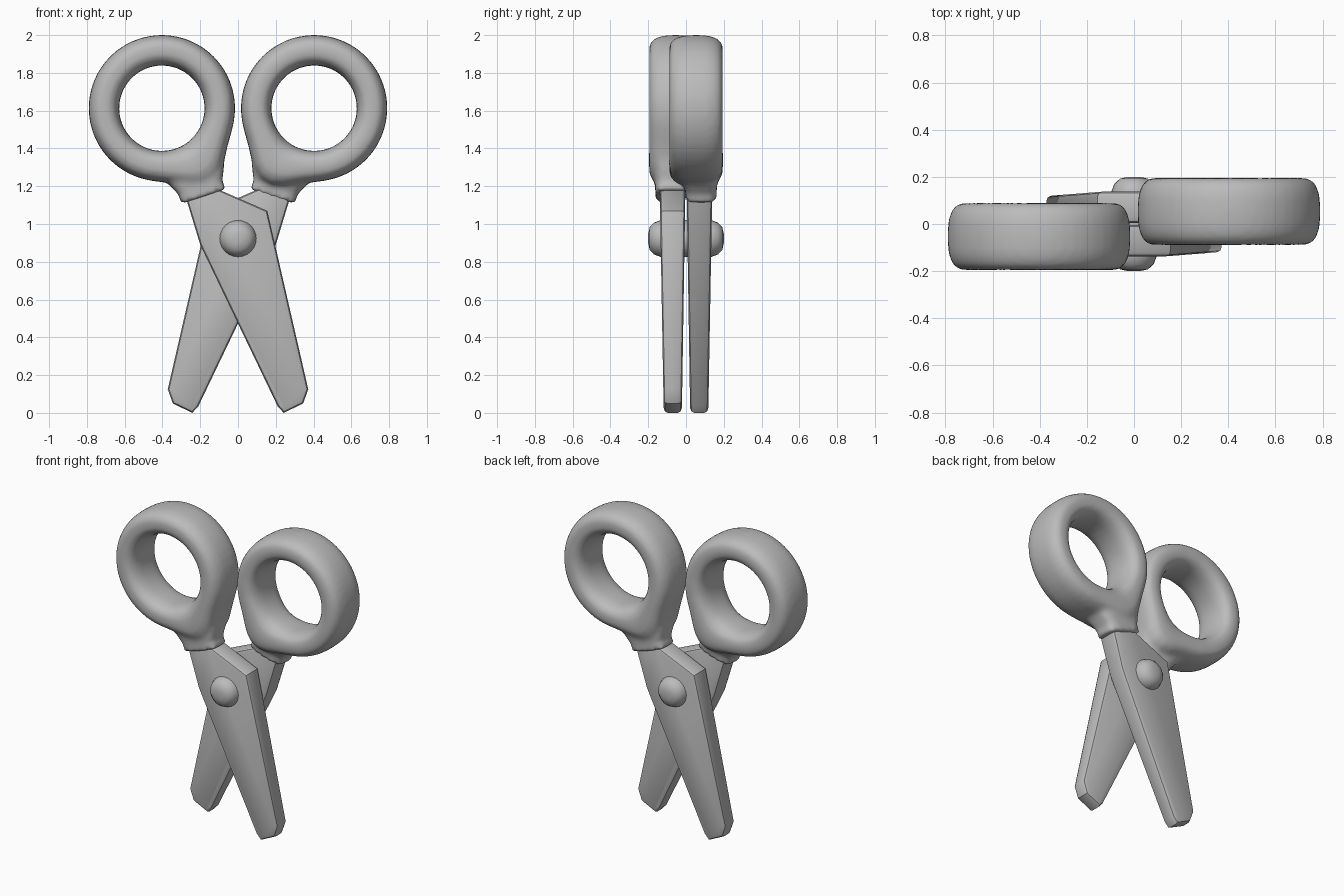
import bpy, bmesh, math
from mathutils import Vector, Matrix

cube = bpy.data.objects.get("Cube")
if cube:
    bpy.data.objects.remove(cube, do_unlink=True)

grey = bpy.data.materials.new("plain grey")
grey.use_nodes = True
grey.diffuse_color = (0.5, 0.5, 0.5, 1)
grey.node_tree.nodes["Principled BSDF"].inputs["Base Color"].default_value = (0.5, 0.5, 0.5, 1)


def add_object(name, bm, angle=40):
    bmesh.ops.recalc_face_normals(bm, faces=bm.faces)
    mesh = bpy.data.meshes.new(name)
    bm.to_mesh(mesh)
    bm.free()
    mesh.materials.append(grey)
    ob = bpy.data.objects.new(name, mesh)
    bpy.context.collection.objects.link(ob)
    bpy.ops.object.select_all(action='DESELECT')
    ob.select_set(True)
    bpy.context.view_layer.objects.active = ob
    bpy.ops.object.shade_smooth_by_angle(angle=math.radians(angle))
    return ob


def loft(bm, sections, closed):
    """Bridge rings of points; a closed loft joins its last ring to its first."""
    rings = [[bm.verts.new(p) for p in s] for s in sections]
    n = len(rings[0])
    pairs = list(zip(rings, rings[1:])) + ([(rings[-1], rings[0])] if closed else [])
    for a, b in pairs:
        for i in range(n):
            j = (i + 1) % n
            bm.faces.new((a[i], a[j], b[j], b[i]))
    if not closed:
        bm.faces.new(rings[0])
        bm.faces.new(rings[-1])


def rounded(half_u, half_v, power, count=20):
    """Superellipse outline as (u, v) pairs."""
    pts = []
    for i in range(count):
        t = math.tau * i / count
        c, s = math.cos(t), math.sin(t)
        pts.append((half_u * math.copysign(abs(c) ** (2 / power), c),
                    half_v * math.copysign(abs(s) ** (2 / power), s)))
    return pts


def make_handle(name):
    bm = bmesh.new()
    # finger ring, swelling toward the neck
    centre, hole, steps = Vector((-0.403, -0.053, 1.613)), 0.226, 48
    sections = []
    for k in range(steps):
        a = math.tau * k / steps
        off = (a - math.radians(-56) + math.pi) % math.tau - math.pi
        outer = 0.388 + 0.09 * math.exp(-(off / 0.33) ** 2)
        mid, half = (hole + outer) / 2, (outer - hole) / 2
        d = Vector((math.cos(a), 0, math.sin(a)))
        sections.append([centre + d * (mid + u) + Vector((0, v, 0))
                         for u, v in rounded(half, 0.143, 2.7)])
    loft(bm, sections, True)
    # neck that clasps the blade: distance, half width, half depth, y
    base = Vector((-0.183, 0, 1.145))
    up, side = Vector((-0.31, 0, 0.95)), Vector((0.95, 0, 0.31))
    sections = []
    for dist, w, depth, y in ((0, 0.125, 0.083, -0.08), (0.05, 0.122, 0.083, -0.08),
                              (0.12, 0.155, 0.1, -0.07), (0.19, 0.18, 0.125, -0.055)):
        c = base + up * dist + Vector((0, y, 0))
        sections.append([c + side * u + Vector((0, v, 0)) for u, v in rounded(w, depth, 4)])
    loft(bm, sections, False)
    ob = add_object(name, bm)
    # fuse ring and neck into one moulded form
    remesh = ob.modifiers.new("fuse", 'REMESH')
    remesh.mode = 'VOXEL'
    remesh.voxel_size = 0.016
    remesh.use_smooth_shade = True
    soft = ob.modifiers.new("soften", 'SMOOTH')
    soft.factor, soft.iterations = 0.5, 5
    return ob


def make_blade(name):
    outline = [(-0.27, 1.12), (-0.22, 1.19), (-0.12, 1.19), (0.155, 1.07), (0.372, 0.125),
               (0.345, 0.05), (0.242, 0.0), (0.21, 0.035), (-0.2, 0.89)]
    bm = bmesh.new()
    # thickness tapers slightly toward the tip
    front = [bm.verts.new((x, -0.118 - 0.018 * z, z)) for x, z in outline]
    back = [bm.verts.new((x, -0.022 + 0.016 * z, z)) for x, z in outline]
    bm.faces.new(front)
    bm.faces.new(back[::-1])
    n = len(outline)
    for i in range(n):
        j = (i + 1) % n
        bm.faces.new((front[i], back[i], back[j], front[j]))
    bmesh.ops.recalc_face_normals(bm, faces=bm.faces)
    bmesh.ops.bevel(bm, geom=[e for e in bm.edges if e.verts[0] in front and e.verts[1] in front
                              or e.verts[0] in back and e.verts[1] in back],
                    offset=0.022, segments=2, profile=0.5, affect='EDGES')
    return add_object(name, bm, 35)


# Two identical halves, the rear one turned half a circle about z
turn = Matrix.Rotation(math.pi, 4, 'Z')
for part, maker in (("handle", make_handle), ("blade", make_blade)):
    maker("front_" + part)
    rear = maker("rear_" + part)
    rear.data.transform(turn)

# Pivot pin with a domed head at each end
bm = bmesh.new()
profile = [(0.025, 0.2), (0.06, 0.192), (0.084, 0.17), (0.097, 0.135), (0.097, 0.1)]
profile += [(r, -y) for r, y in reversed(profile)]
loft(bm, [[(r * math.cos(math.tau * i / 24), y, 0.923 + r * math.sin(math.tau * i / 24))
           for i in range(24)] for r, y in profile], False)
add_object("pivot_pin", bm, 50)
